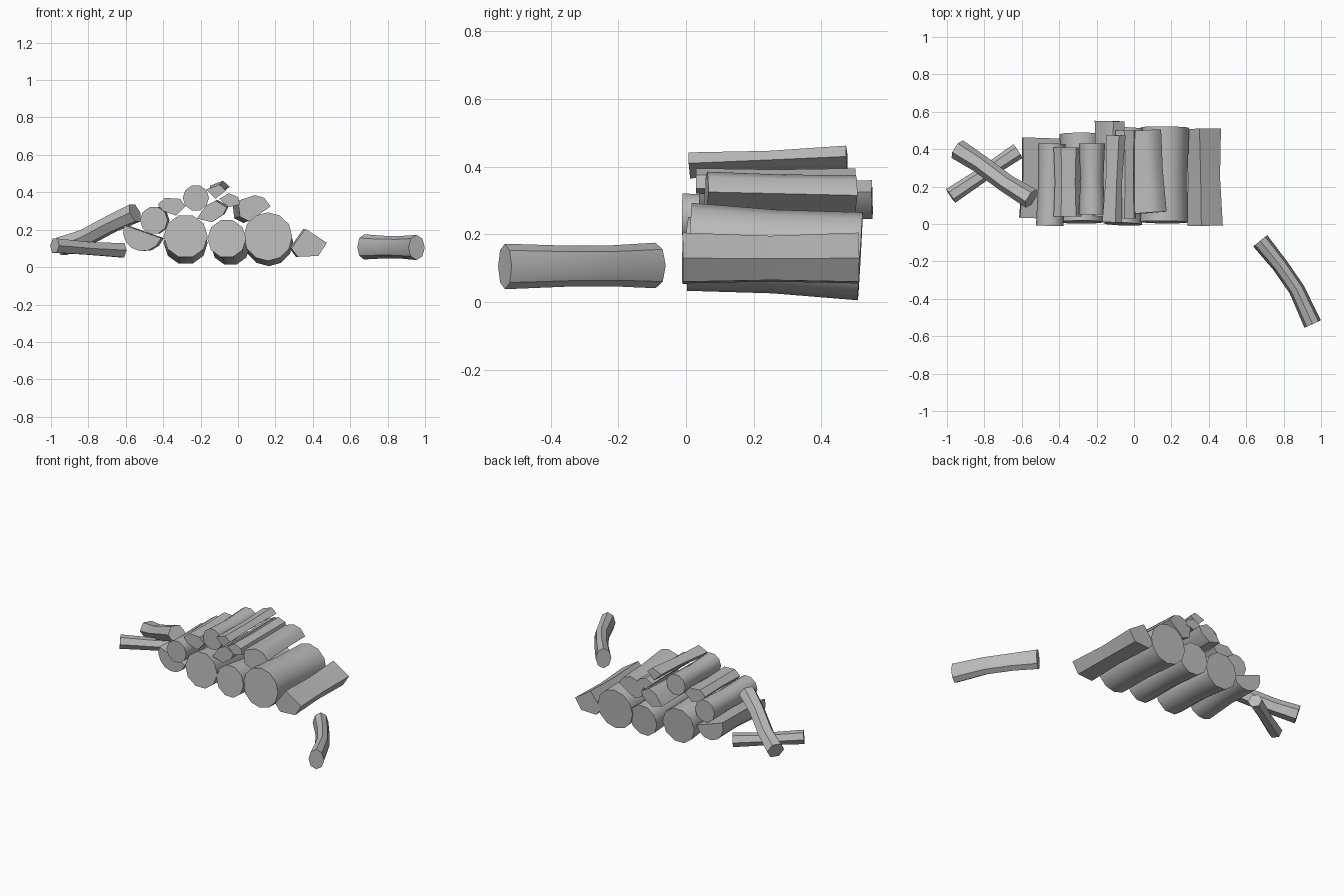
import bpy, bmesh
from math import pi, sin, cos, radians
from mathutils import Vector

cube = bpy.data.objects.get("Cube")
if cube:
    bpy.data.objects.remove(cube, do_unlink=True)

wood = bpy.data.materials.new("grey_wood")
wood.use_nodes = True
wood.diffuse_color = (0.5, 0.5, 0.5, 1)
wood.node_tree.nodes["Principled BSDF"].inputs["Base Color"].default_value = (0.5, 0.5, 0.5, 1)


def disc(r, sides=10, tall=1.0):
    """Round cross-section."""
    return [(r * cos(2 * pi * i / sides), r * tall * sin(2 * pi * i / sides)) for i in range(sides)]


def half(r, tilt, sides=7):
    """Half-round cross-section with its flat side up, turned by tilt."""
    return [(r * cos(pi + tilt + pi * i / sides), r * sin(pi + tilt + pi * i / sides))
            for i in range(sides + 1)]


def loft(name, outline, path, scales):
    """Sweep a cross-section along a path and cap both ends."""
    path = [Vector(p) for p in path]
    bm = bmesh.new()
    rings = []
    for i, (p, s) in enumerate(zip(path, scales)):
        along = (path[min(i + 1, len(path) - 1)] - path[max(i - 1, 0)]).normalized()
        side = along.cross(Vector((0, 0, 1))).normalized()
        up = side.cross(along)
        rings.append([bm.verts.new(p + side * u * s + up * w * s) for u, w in outline])
    n = len(outline)
    for a, b in zip(rings, rings[1:]):
        for j in range(n):
            k = (j + 1) % n
            bm.faces.new((a[j], a[k], b[k], b[j]))
    bm.faces.new(rings[0])
    bm.faces.new(rings[-1])
    bmesh.ops.recalc_face_normals(bm, faces=bm.faces)
    mesh = bpy.data.meshes.new(name)
    bm.to_mesh(mesh)
    bm.free()
    mesh.materials.append(wood)
    obj = bpy.data.objects.new(name, mesh)
    bpy.context.collection.objects.link(obj)
    bpy.ops.object.select_all(action='DESELECT')
    obj.select_set(True)
    bpy.context.view_layer.objects.active = obj
    bpy.ops.object.shade_smooth_by_angle(angle=radians(42))


def log(name, outline, centre, front, back, drift=(0, 0), waist=0.92):
    """Log lying front to back, slightly thinner in the middle."""
    x, z = centre
    path = [(x + drift[0] * t, front + (back - front) * t, z + drift[1] * t)
            for t in (0, 0.25, 0.5, 0.75, 1)]
    loft(name, outline, path, (1, (1 + waist) / 2, waist, (1 + waist) / 2, 1))


def split_log(name, corners, front, back, drift=(0, 0), waist=0.9):
    """Split piece given by the corners of its front end."""
    cx = sum(c[0] for c in corners) / len(corners)
    cz = sum(c[1] for c in corners) / len(corners)
    log(name, [(x - cx, z - cz) for x, z in corners], (cx, cz), front, back, drift, waist)


# Bottom row of thick logs
log("bottom_log_right", disc(0.118), (-0.28, 0.165), 0.01, 0.48, (0, -0.035))
log("bottom_log_middle", disc(0.104), (-0.06, 0.152), 0.0, 0.51, (0.02, -0.04))
log("bottom_log_left", disc(0.13, 12), (0.16, 0.163), 0.01, 0.515, (0.005, -0.028), 0.95)

# Pieces leaning on the sides
split_log("side_wedge_left", [(0.285, 0.10), (0.36, 0.205), (0.475, 0.13), (0.43, 0.06), (0.32, 0.055)],
          -0.01, 0.51, (-0.01, 0))
log("side_half_log_right", half(0.105, -0.34), (-0.51, 0.19), 0.03, 0.46, (0.015, 0))
log("side_round_log_right", disc(0.074), (-0.45, 0.25), -0.01, 0.43, (0.01, 0))

# Upper layer of thinner logs and split pieces
split_log("upper_split_right", [(-0.43, 0.335), (-0.39, 0.37), (-0.31, 0.365),
                                (-0.28, 0.325), (-0.33, 0.275), (-0.40, 0.30)], 0.04, 0.41)
log("upper_round_log", disc(0.07), (-0.225, 0.37), 0.05, 0.43, waist=0.88)
split_log("upper_long_split", [(-0.22, 0.26), (-0.17, 0.33), (-0.12, 0.355),
                               (-0.06, 0.32), (-0.08, 0.28), (-0.14, 0.24)], 0.04, 0.55, (0.01, 0.005))
split_log("upper_small_split", [(-0.10, 0.365), (-0.05, 0.395), (0.0, 0.375),
                                (0.01, 0.335), (-0.05, 0.32)], 0.03, 0.5)
split_log("upper_split_left", [(0.0, 0.355), (0.09, 0.385), (0.14, 0.37), (0.175, 0.325),
                               (0.06, 0.245), (0.01, 0.27)], 0.06, 0.5, (-0.03, -0.01), 0.94)
split_log("top_splinter", [(-0.17, 0.415), (-0.10, 0.442), (-0.065, 0.41), (-0.12, 0.365)],
          0.01, 0.475, (0.02, 0.02), 0.84)

# Loose sticks beside the pile
loft("loose_stick_lower", disc(0.044, 6),
     [(-0.98, 0.15, 0.115), (-0.80, 0.27, 0.10), (-0.62, 0.39, 0.09)], (1, 0.88, 1))
loft("loose_stick_upper", disc(0.056, 6),
     [(-0.945, 0.40, 0.11), (-0.82, 0.32, 0.155), (-0.68, 0.215, 0.23), (-0.55, 0.135, 0.29)],
     (1, 0.9, 0.9, 1))
loft("loose_stick_front", disc(0.048, 8, 1.4),
     [(0.675, -0.09, 0.108), (0.78, -0.22, 0.107), (0.87, -0.35, 0.106), (0.955, -0.535, 0.105)],
     (1, 0.9, 0.9, 1))
